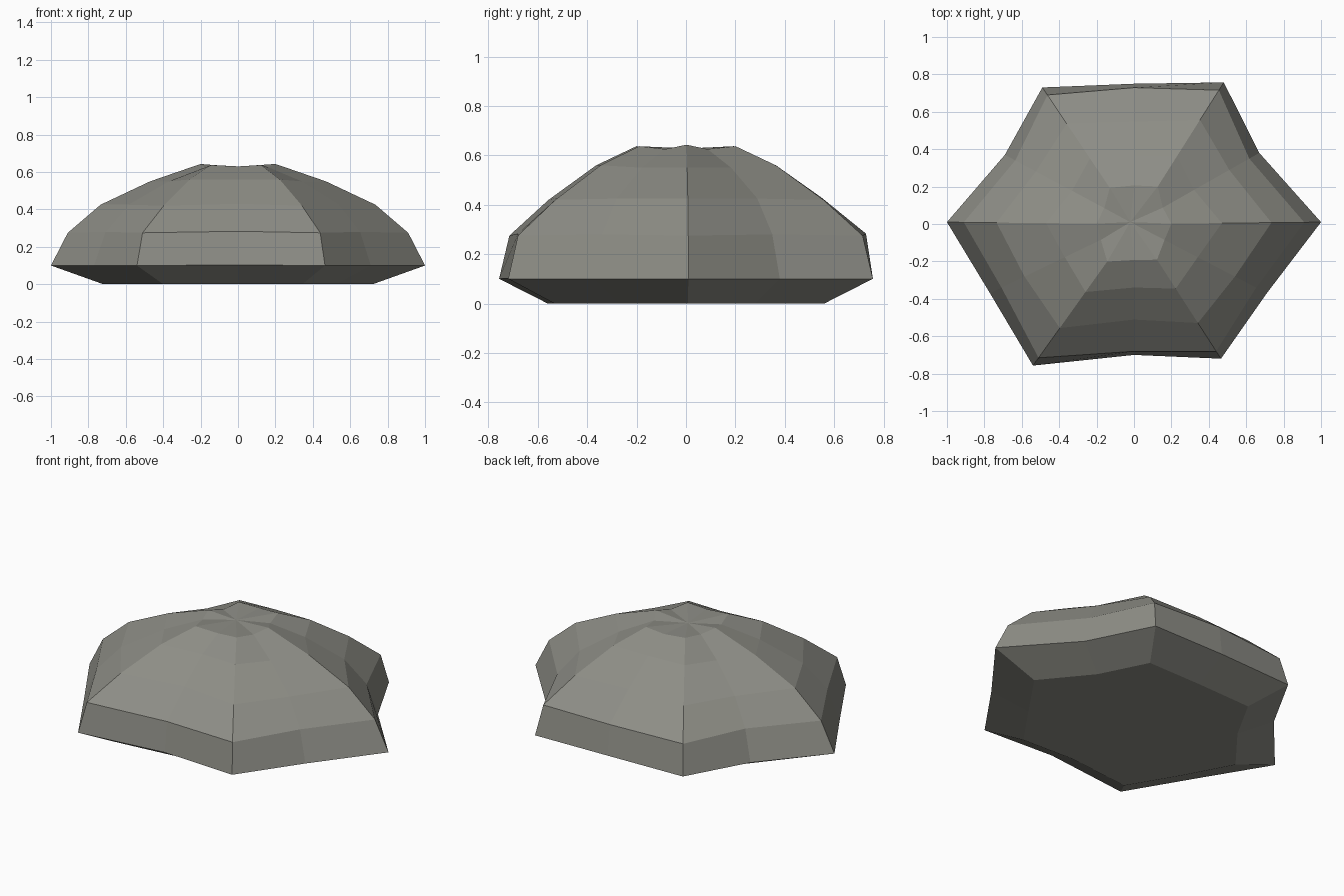
import bpy, bmesh

if "Cube" in bpy.data.objects:
    bpy.data.objects.remove(bpy.data.objects["Cube"])

stone = bpy.data.materials.new("warm grey stone")
stone.diffuse_color = (0.27, 0.27, 0.24, 1)
stone.use_nodes = True
stone.node_tree.nodes["Principled BSDF"].inputs["Base Color"].default_value = stone.diffuse_color

# Widest outline of the rock: ends, flank dents, corners and front/back dents
outline = [(1, 0.01), (0.67, 0.38), (0.48, 0.757), (0, 0.75), (-0.49, 0.73), (-0.69, 0.37),
           (-1, 0.01), (-0.77, -0.37), (-0.54, -0.757), (0, -0.70), (0.465, -0.72), (0.71, -0.37)]
kinds = ["end", "flank", "corner", "face", "corner", "flank"] * 2

# Each ring: (height, outline scale) for every kind of point
rings = [
    dict(end=(0, 0.72), flank=(0, 0.74), corner=(0, 0.74), face=(0, 0.74)),
    dict(end=(0.1, 1), flank=(0.1, 1), corner=(0.1, 1), face=(0.103, 1)),
    dict(end=(0.275, 0.91), flank=(0.28, 0.92), corner=(0.275, 0.945), face=(0.283, 0.972)),
    dict(end=(0.425, 0.735), flank=(0.425, 0.76), corner=(0.42, 0.735), face=(0.43, 0.73)),
    dict(end=(0.55, 0.47), flank=(0.55, 0.48), corner=(0.56, 0.48), face=(0.56, 0.485)),
    dict(end=(0.643, 0.2), flank=(0.625, 0.23), corner=(0.637, 0.265), face=(0.63, 0.275)),
]

# Rock: stacked rings with a flat base and a slightly sunken top
bm = bmesh.new()
loops = []
for ring in rings:
    loop = []
    for (x, y), kind in zip(outline, kinds):
        z, s = ring[kind]
        loop.append(bm.verts.new((x * s, y * s, z)))
    loops.append(loop)
n = len(outline)
for low, high in zip(loops, loops[1:]):
    for i in range(n):
        j = (i + 1) % n
        bm.faces.new((low[i], low[j], high[j], high[i]))
bm.faces.new(loops[0][::-1])
apex = bm.verts.new((-0.02, 0.01, 0.628))
for i in range(n):
    bm.faces.new((loops[-1][i], loops[-1][(i + 1) % n], apex))
bmesh.ops.recalc_face_normals(bm, faces=bm.faces)

mesh = bpy.data.meshes.new("rock")
bm.to_mesh(mesh)
bm.free()
mesh.materials.append(stone)
rock = bpy.data.objects.new("rock", mesh)
bpy.context.collection.objects.link(rock)
